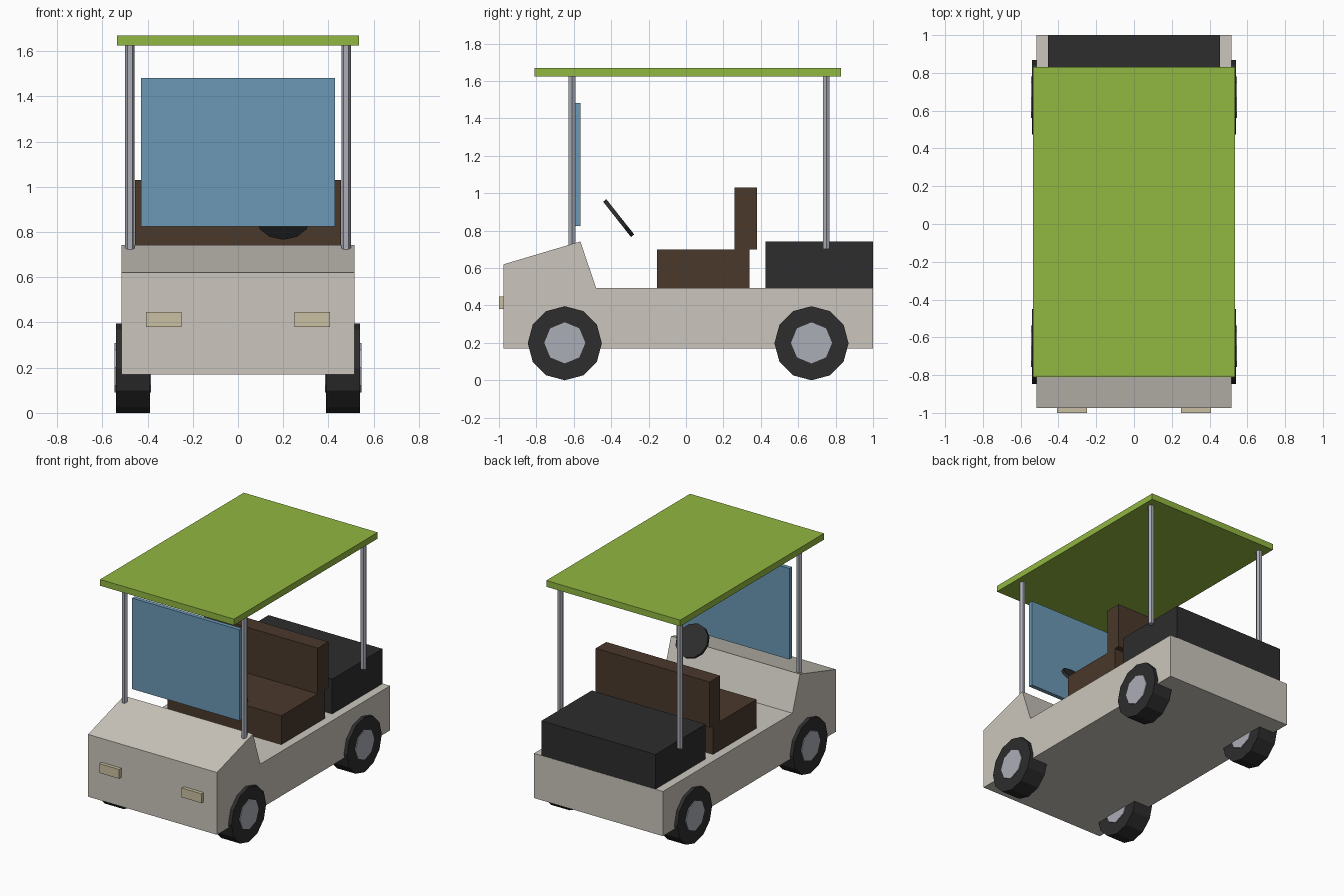
import bpy, bmesh, math
from mathutils import Matrix, Vector

if "Cube" in bpy.data.objects:
    bpy.data.objects.remove(bpy.data.objects["Cube"])


def material(name, r, g, b):
    lin = [((c / 255 + 0.055) / 1.055) ** 2.4 if c > 10 else c / 255 / 12.92 for c in (r, g, b)]
    m = bpy.data.materials.new(name)
    m.diffuse_color = (*lin, 1)
    m.use_nodes = True
    m.node_tree.nodes["Principled BSDF"].inputs["Base Color"].default_value = m.diffuse_color
    return m


CREAM = material("cream paint", 203, 198, 189)
GREEN = material("green canopy", 145, 183, 65)
GLASS = material("blue glass", 107, 153, 182)
BLACK = material("black rubber", 45, 45, 45)
BROWN = material("brown seat", 74, 56, 43)
METAL = material("grey metal", 171, 173, 183)
LAMP = material("pale lamp", 203, 192, 163)


def finish(name, bm, mat):
    bmesh.ops.recalc_face_normals(bm, faces=bm.faces)
    me = bpy.data.meshes.new(name)
    bm.to_mesh(me)
    bm.free()
    me.materials.append(mat)
    ob = bpy.data.objects.new(name, me)
    bpy.context.collection.objects.link(ob)
    return ob


def extrude(name, points, direction, mat):
    """Close a planar outline and extrude it along a vector."""
    bm = bmesh.new()
    face = bm.faces.new([bm.verts.new(p) for p in points])
    new = bmesh.ops.extrude_face_region(bm, geom=[face])["geom"]
    bmesh.ops.translate(bm, vec=direction, verts=[v for v in new if isinstance(v, bmesh.types.BMVert)])
    # the starting cap is kept by the extrusion, so the solid is closed
    return finish(name, bm, mat)


def box(name, x, y, z, mat):
    pts = [(x[0], y[0], z[0]), (x[1], y[0], z[0]), (x[1], y[1], z[0]), (x[0], y[1], z[0])]
    return extrude(name, pts, (0, 0, z[1] - z[0]), mat)


def cylinder(name, center, axis, radius, depth, sides, mat):
    """Prism along an axis lying in the yz plane or along x."""
    axis = Vector(axis).normalized()
    u = Vector((1, 0, 0)) if abs(axis.x) < 0.5 else Vector((0, 1, 0))
    v = axis.cross(u)
    start = Vector(center) - axis * depth / 2
    angles = [2 * math.pi * i / sides for i in range(sides)]
    pts = [start + radius * (u * math.cos(a) + v * math.sin(a)) for a in angles]
    return extrude(name, pts, axis * depth, mat)


# Body with sloped nose
W = 0.515
profile = [(-0.975, 0.17), (-0.975, 0.62), (-0.565, 0.742), (-0.48, 0.492), (1, 0.492), (1, 0.17)]
extrude("body", [(-W, y, z) for y, z in profile], (2 * W, 0, 0), CREAM)

# Seat and rear cargo box
box("seat_base", (-0.455, 0.455), (-0.155, 0.34), (0.49, 0.70), BROWN)
box("seat_back", (-0.455, 0.455), (0.26, 0.38), (0.70, 1.03), BROWN)
box("cargo_box", (-0.455, 0.455), (0.425, 0.999), (0.49, 0.743), BLACK)

# Windscreen and canopy
box("windscreen", (-0.43, 0.43), (-0.595, -0.565), (0.825, 1.482), GLASS)
box("canopy", (-0.535, 0.535), (-0.81, 0.83), (1.625, 1.67), GREEN)

# Tilted steering wheel
cylinder("steering_wheel", (0.2, -0.36, 0.867), (0, 0.19, 0.15), 0.12, 0.022, 12, BLACK)

# Mirrored lamps, posts and wheels
for side, s in (("left", -1), ("right", 1)):
    box(f"headlight_{side}", sorted((s * 0.25, s * 0.408)), (-1, -0.97), (0.38, 0.447), LAMP)
    for end, post_y, wheel_y in (("front", -0.61, -0.648), ("rear", 0.75, 0.671)):
        cylinder(f"post_{end}_{side}", (s * 0.478, post_y, 1.165), (0, 0, 1), 0.021, 0.925, 6, METAL)
        cylinder(f"tyre_{end}_{side}", (s * 0.465, wheel_y, 0.198), (1, 0, 0), 0.198, 0.15, 12, BLACK)
        cylinder(f"hub_{end}_{side}", (s * 0.465, wheel_y, 0.2), (1, 0, 0), 0.11, 0.162, 8, METAL)
